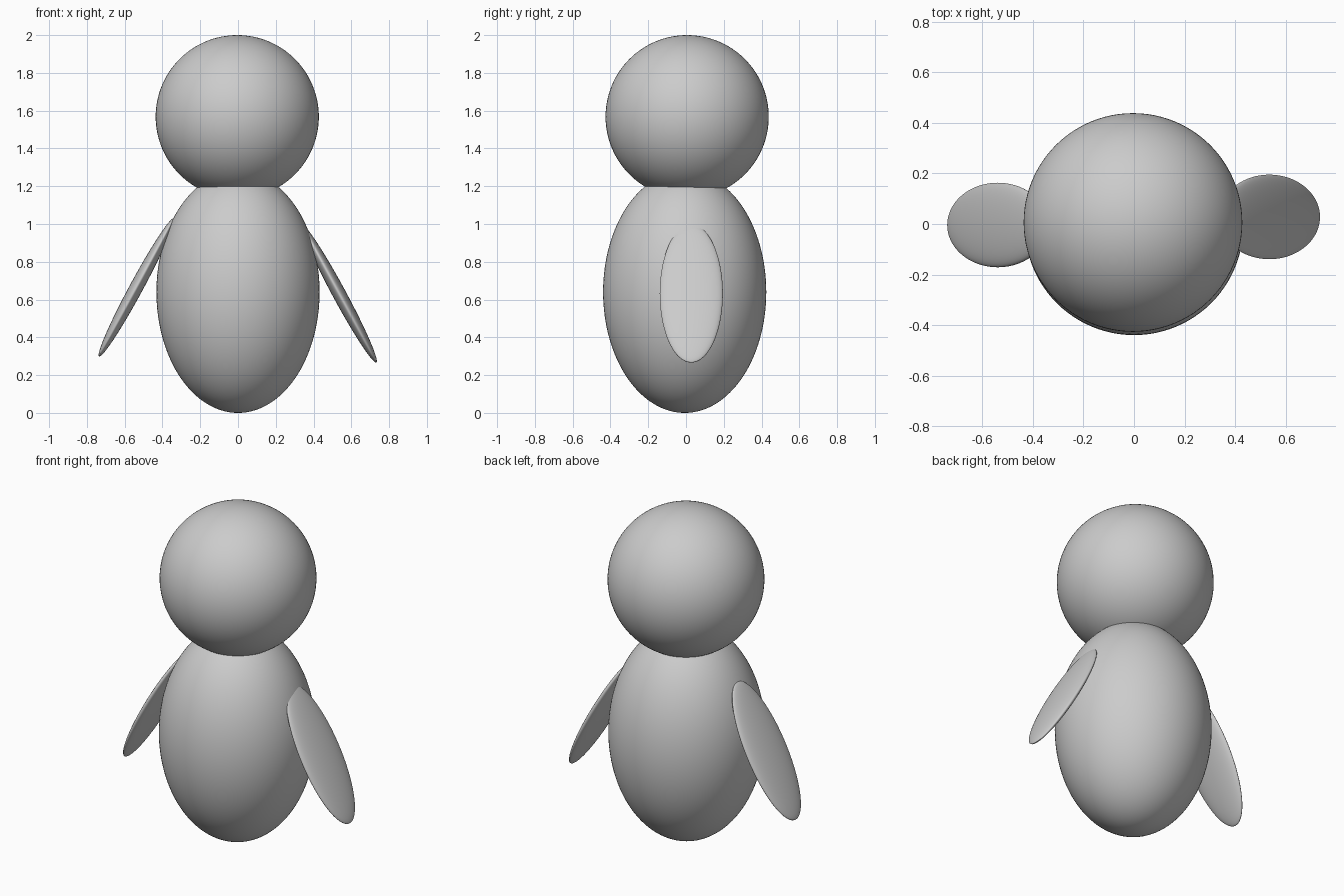
import bpy
from math import radians

cube = bpy.data.objects.get("Cube")
if cube:
    bpy.data.objects.remove(cube, do_unlink=True)

# Single plain grey
grey = bpy.data.materials.new("plain grey")
grey.use_nodes = True
colour = (0.6, 0.6, 0.6, 1)
grey.diffuse_color = colour
grey.node_tree.nodes["Principled BSDF"].inputs["Base Color"].default_value = colour


def ellipsoid(name, centre, radii, tilt=0):
    """Smooth ellipsoid, tilted about the y axis."""
    bpy.ops.mesh.primitive_uv_sphere_add(segments=96, ring_count=64, radius=1, location=centre)
    ob = bpy.context.object
    ob.name = name
    ob.scale = radii
    ob.rotation_euler.y = radians(tilt)
    ob.data.materials.append(grey)
    bpy.ops.object.shade_smooth()
    return ob


# Egg-shaped body with a round head sunk into its top
ellipsoid("body", (0, -0.007, 0.64), (0.432, 0.432, 0.64))
ellipsoid("head", (-0.004, 0.006, 1.568), (0.432, 0.432, 0.432))

# Flat flippers, spread outward at the bottom and set at slightly different heights
flipper = (0.036, 0.167, 0.415)
ellipsoid("left_flipper", (0.535, 0.028, 0.632), flipper, -28.4)
ellipsoid("right_flipper", (-0.538, -0.004, 0.664), flipper, 28.4)
